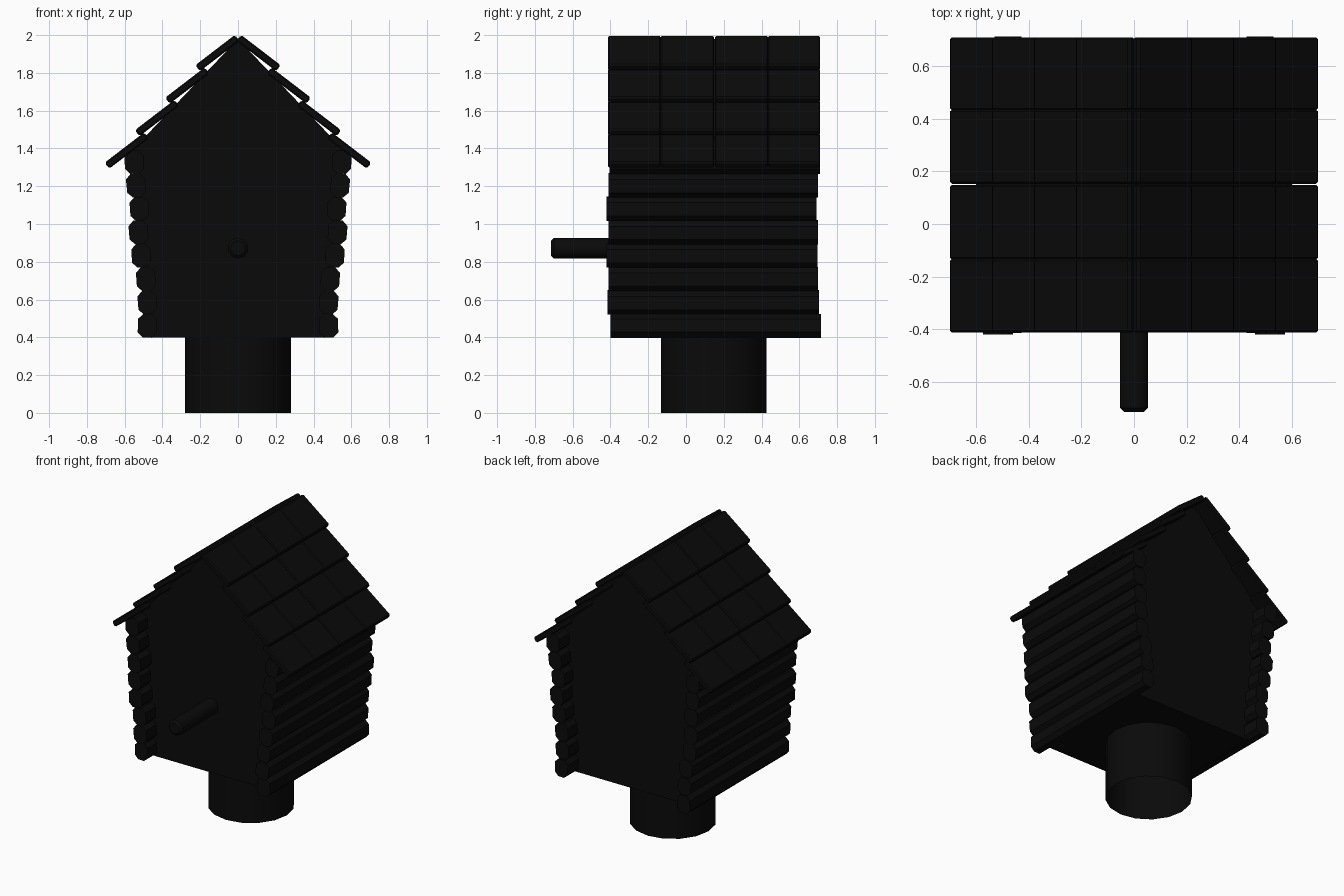
import bpy, bmesh, math

if "Cube" in bpy.data.objects:
    bpy.data.objects.remove(bpy.data.objects["Cube"])

# near-black paint shared by all parts
dark = bpy.data.materials.new("dark_paint")
dark.diffuse_color = (0.003, 0.003, 0.003, 1)
dark.use_nodes = True
dark.node_tree.nodes["Principled BSDF"].inputs["Base Color"].default_value = dark.diffuse_color


def finish(name, bm, bevel=0):
    bmesh.ops.recalc_face_normals(bm, faces=bm.faces)
    me = bpy.data.meshes.new(name)
    bm.to_mesh(me)
    bm.free()
    ob = bpy.data.objects.new(name, me)
    bpy.context.collection.objects.link(ob)
    me.materials.append(dark)
    return ob


def prism(bm, profile, y0, y1, end_bevel=0):
    """Extrude an (x, z) profile along y, optionally chamfering the end rims."""
    a = [bm.verts.new((x, y0, z)) for x, z in profile]
    b = [bm.verts.new((x, y1, z)) for x, z in profile]
    caps = [bm.faces.new(a), bm.faces.new(b[::-1])]
    n = len(a)
    for i in range(n):
        j = (i + 1) % n
        bm.faces.new((a[i], b[i], b[j], a[j]))
    if end_bevel:
        rims = [e for f in caps for e in f.edges]
        bmesh.ops.bevel(bm, geom=rims, offset=end_bevel, segments=1, affect='EDGES')


def chamfered(cx, cz, w, h, c, ang):
    """Rotated rectangle with chamfered corners, as (x, z) points."""
    w, h = w / 2, h / 2
    pts = [(w, -h + c), (w, h - c), (w - c, h), (-w + c, h),
           (-w, h - c), (-w, -h + c), (-w + c, -h), (w - c, -h)]
    s, k = math.sin(ang), math.cos(ang)
    return [(cx + x * k - z * s, cz + x * s + z * k) for x, z in pts]


def rod(name, loc, radius, depth, sides, bevel=0, along_y=False, caps='NGON'):
    bpy.ops.mesh.primitive_cylinder_add(
        vertices=sides, radius=radius, depth=depth, location=loc, end_fill_type=caps,
        rotation=(math.pi / 2 if along_y else 0, 0, 0))
    ob = bpy.context.object
    ob.name = name
    ob.data.materials.append(dark)
    bpy.ops.object.shade_smooth_by_angle(angle=math.radians(50))
    if bevel:
        m = ob.modifiers.new("rounded_rim", 'BEVEL')
        m.width, m.segments, m.limit_method = bevel, 1, 'ANGLE'
        m.angle_limit = math.radians(50)


# house body, set back behind the log ends
bm = bmesh.new()
prism(bm, [(-0.49, 0.4), (0.49, 0.4), (0.56, 1.39), (0, 1.98), (-0.56, 1.39)],
      -0.30, 0.595)
finish("house_body", bm)

# side logs: outer x, front y, back y, tilt in degrees
logs = [(0.53, -0.40, 0.714, 2), (0.53, -0.415, 0.705, -5), (0.538, -0.41, 0.70, -4),
        (0.563, -0.42, 0.695, -3), (0.577, -0.41, 0.70, -5), (0.572, -0.42, 0.69, -4),
        (0.59, -0.41, 0.70, -6), (0.60, -0.405, 0.71, -2)]
for side, label in ((-1, "left"), (1, "right")):
    bm = bmesh.new()
    for i, (x, y0, y1, tilt) in enumerate(logs):
        prof = chamfered(x - 0.05, 0.461 + 0.124 * i, 0.10, 0.125, 0.027,
                         math.radians(tilt))
        prism(bm, [(side * px, pz) for px, pz in prof], y0, y1)
    finish(label + "_logs", bm)

# roof shingles: four overlapping rows of four per slope
columns = [(-0.413, -0.133), (-0.135, 0.149), (0.153, 0.435), (0.433, 0.71)]
slope = math.atan2(-0.157, 0.205)
for side, label in ((-1, "left"), (1, "right")):
    bm = bmesh.new()
    for row in range(4):
        cx, cz = 0.109 + 0.16 * row, 1.905 - 0.172 * row
        prof = chamfered(cx, cz, 0.264, 0.04, 0.01, slope)
        for y0, y1 in columns:
            prism(bm, [(side * px, pz) for px, pz in prof], y0, y1, 0.007)
    finish(label + "_shingles", bm)

# post (open tube) and perch
rod("post", (0, 0.147, 0.2), 0.28, 0.40, 16, caps='NOTHING')
rod("perch", (0, -0.5, 0.872), 0.055, 0.43, 10, 0.015, True)
